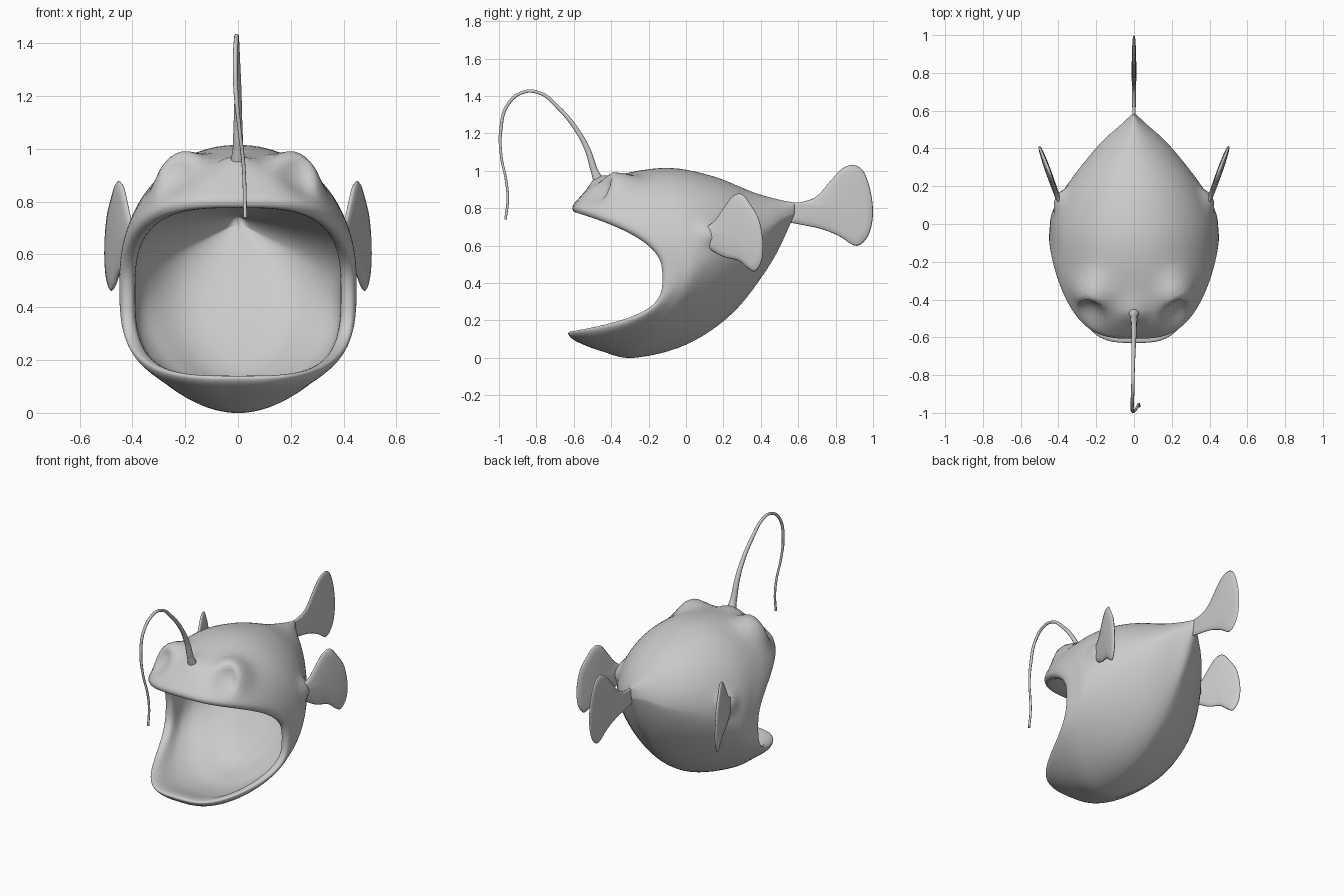
import bpy, bmesh, math
from mathutils import Vector

if "Cube" in bpy.data.objects:
    bpy.data.objects.remove(bpy.data.objects["Cube"])


def catmull(pts, steps, closed=False):
    """Smooth interpolation through equal-length number tuples."""
    n, out = len(pts), []
    get = (lambda i: pts[i % n]) if closed else (lambda i: pts[max(0, min(n - 1, i))])
    for i in range(n if closed else n - 1):
        for k in range(steps):
            t = k / steps
            out.append([0.5 * (2 * b + (c - a) * t + (2 * a - 5 * b + 4 * c - d) * t * t
                               + (3 * b - a - 3 * c + d) * t ** 3)
                        for a, b, c, d in zip(get(i - 1), get(i), get(i + 1), get(i + 2))])
    if not closed:
        out.append(list(pts[-1]))
    return out


def finish(name, bm):
    bmesh.ops.recalc_face_normals(bm, faces=bm.faces)
    for f in bm.faces:
        f.smooth = True
    me = bpy.data.meshes.new(name)
    bm.to_mesh(me)
    bm.free()
    ob = bpy.data.objects.new(name, me)
    bpy.context.collection.objects.link(ob)
    return ob


def bridge(bm, a, b):
    n = len(a)
    for i in range(n):
        bm.faces.new((a[i], a[(i + 1) % n], b[(i + 1) % n], b[i]))


# Body: rings from tail root over the skin to the lip, then back down the throat
# top y,z | side x,y,z | bottom y,z | upper power, sweep | lower power, sweep
SKIN = [
    (.58, .83, .012, .58, .77, .56, .72, 1, 1, 1, 1),
    (.50, .845, .07, .525, .75, .45, .50, 1.05, 1.3, 1.1, 1.3),
    (.36, .885, .185, .42, .68, .25, .24, 1.05, 1.5, 1.1, 1.5),
    (.13, .975, .345, .22, .60, .00, .07, 1, 1.6, 1.1, 1.8),
    (-.13, 1.015, .43, .07, .53, -.28, .00, .95, 1.6, 1.05, 1.9),
    (-.45, .95, .447, -.03, .48, -.45, .035, .8, 1.5, .9, 2.0),
    (-.585, .84, .447, -.10, .46, -.59, .09, .66, 1.45, .7, 2.1),
    (-.605, .79, .425, -.125, .45, -.63, .132, .63, 1.45, .6, 2.1),
]
THROAT = [
    (-.56, .776, .392, -.105, .45, -.58, .137, .63, 1.45, .6, 2.1),
    (-.38, .79, .385, .0, .47, -.40, .09, .72, 1.6, .75, 2.0),
    (-.10, .79, .34, .10, .51, -.20, .09, .85, 1.6, .9, 1.9),
    (.15, .77, .22, .25, .60, .05, .20, .95, 1.5, 1, 1.6),
    (.40, .74, .02, .41, .71, .38, .68, 1, 1, 1, 1),
]
N, STEPS = 112, 6


def ring_points(r):
    ty, tz, sx, sy, sz, by, bz, pt, qt, pb, qb = r
    pts = []
    for i in range(N):
        a = 2 * math.pi * i / N
        c, s = math.cos(a), math.sin(a)
        y, z, p, q = (ty, tz, pt, qt) if s >= 0 else (by, bz, pb, qb)
        m = abs(s)
        pts.append(Vector((math.copysign(sx * abs(c) ** p, c),
                           sy + (y - sy) * m ** q, sz + (z - sz) * m ** p)))
    return pts


# Brow bumps, eye sockets, lure root and fin roots: centre, radius, push
BUMPS = [((.0, -.46, .94), .06, (0, -.01, .025))]
for side in (1, -1):
    BUMPS += [((side * .225, -.37, .90), .105, (side * .01, -.025, .06)),
              ((side * .215, -.455, .87), .07, (0, .06, -.01)),
              ((side * .39, .12, .67), .06, (side * .025, .02, 0))]


def sculpt(p):
    out = p.copy()
    for centre, radius, push in BUMPS:
        d = (p - Vector(centre)).length / radius
        out += Vector(push) * math.exp(-d ** 3)
    return out


bm = bmesh.new()
rings = []
skin_count = (len(SKIN) - 1) * STEPS
for k, r in enumerate(catmull(SKIN + THROAT, STEPS)):
    pts = ring_points(r)
    if k < skin_count - 3:
        pts = [sculpt(p) for p in pts]
    rings.append([bm.verts.new(p) for p in pts])
for a, b in zip(rings, rings[1:]):
    bridge(bm, a, b)
bm.faces.new(rings[0])
bm.faces.new(rings[-1])
finish("body", bm)


# Fins: lens-shaped sheets grown from a side outline
def fin(name, outline, centre, thick, x_of):
    loop = catmull(outline, 5, True)
    cy, cz = centre
    bm = bmesh.new()

    def make(scale, h):
        vs = []
        for y, z in loop:
            y, z = cy + (y - cy) * scale, cz + (z - cz) * scale
            vs.append(bm.verts.new((x_of(y, z) + h, y, z)))
        return vs

    rim = make(1, 0)
    for sgn in (1, -1):
        prev = rim
        for scale, h in ((.96, .45), (.8, .7), (.5, .9), (.2, 1)):
            cur = make(scale, sgn * h * thick)
            bridge(bm, prev, cur)
            prev = cur
        mid = bm.verts.new((x_of(cy, cz) + sgn * thick, cy, cz))
        for i in range(len(prev)):
            bm.faces.new((prev[i], prev[(i + 1) % len(prev)], mid))
    return finish(name, bm)


fin("tail_fin",
    [(.54, .82), (.62, .833), (.70, .865), (.78, .955), (.84, 1.015), (.90, 1.03), (.95, .995),
     (.985, .90), (1.0, .78), (.985, .68), (.95, .62), (.90, .60), (.82, .65), (.72, .69),
     (.60, .715), (.54, .735)],
    (.82, .81), .012, lambda y, z: 0)

PECTORAL = [(.05, .675), (.14, .72), (.20, .80), (.25, .865), (.30, .875), (.345, .82), (.39, .74),
            (.412, .62), (.405, .52), (.37, .463), (.33, .48), (.28, .52), (.20, .54), (.13, .58),
            (.07, .63)]
for side, label in ((1, "right"), (-1, "left")):
    fin("pectoral_fin_" + label, PECTORAL, (.26, .66), .016,
        lambda y, z: side * (.375 + .36 * (y - .06) - .1 * (z - .66) ** 2))

# Lure: tapering stalk arching over the mouth
PATH = [(0, -.46, .93), (0, -.49, 1.0), (0, -.525, 1.11), (0, -.585, 1.22), (-.003, -.68, 1.335),
        (-.005, -.78, 1.415), (-.006, -.87, 1.42), (-.01, -.955, 1.35), (-.008, -.99, 1.22),
        (.005, -.988, 1.08), (.02, -.962, .95), (.025, -.953, .85), (.027, -.965, .74)]
cu = bpy.data.curves.new("lure", 'CURVE')
cu.dimensions = '3D'
cu.bevel_depth = 1
cu.bevel_resolution = 3
cu.use_fill_caps = True
sp = cu.splines.new('BEZIER')
sp.bezier_points.add(len(PATH) - 1)
for i, (bp, co) in enumerate(zip(sp.bezier_points, PATH)):
    bp.co = co
    bp.handle_left_type = bp.handle_right_type = 'AUTO'
    bp.radius = (.032, .02, .016, .013, .011, .009)[min(i, 5)] if i < 9 else .007
bpy.context.collection.objects.link(bpy.data.objects.new("lure", cu))
